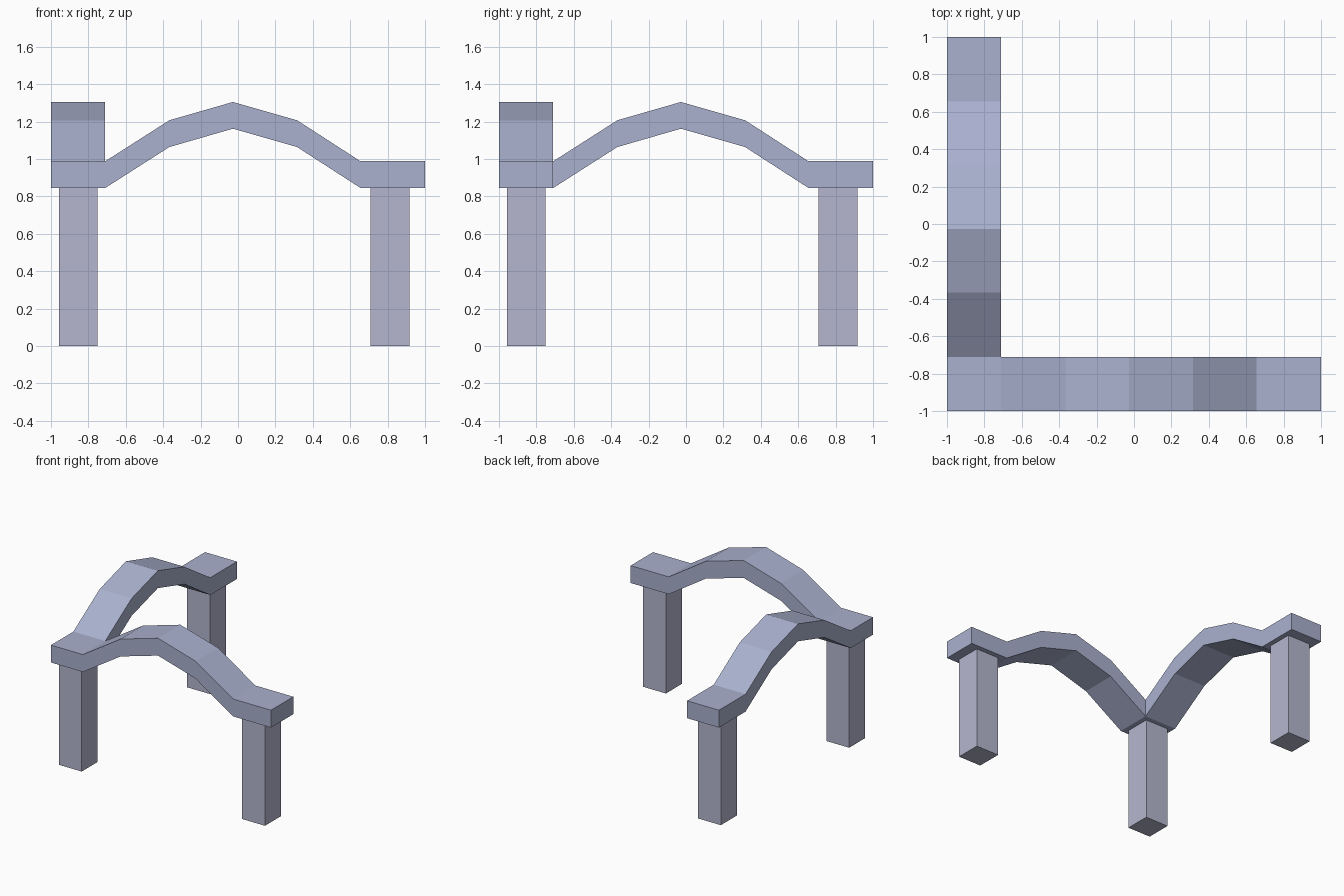
import bpy, bmesh
from mathutils import Vector, Matrix

if "Cube" in bpy.data.objects:
    bpy.data.objects.remove(bpy.data.objects["Cube"])

def material(name, color):
    m = bpy.data.materials.new(name)
    m.diffuse_color = color
    m.use_nodes = True
    m.node_tree.nodes["Principled BSDF"].inputs["Base Color"].default_value = m.diffuse_color
    return m

def finish(bm, name, mat):
    bmesh.ops.recalc_face_normals(bm, faces=bm.faces)
    mesh = bpy.data.meshes.new(name)
    bm.to_mesh(mesh)
    bm.free()
    mesh.materials.append(mat)
    bpy.context.collection.objects.link(bpy.data.objects.new(name, mesh))

beam_mat = material("beam_blue", (0.40, 0.44, 0.62, 1))
leg_mat = material("leg_blue", (0.46, 0.47, 0.62, 1))

# Arch stations along a beam: (position, top height)
IN = -0.71
THICK = 0.143
arch = [(IN, 0.988), (-0.367, 1.207), (-0.027, 1.305),
        (0.316, 1.207), (0.655, 0.988), (1.0, 0.988)]

# L-shaped bridge: top surface of both arches around a shared corner, extruded down
bm = bmesh.new()
z0 = arch[0][1]
bm.faces.new([bm.verts.new(p) for p in
              ((-1, -1, z0), (IN, -1, z0), (IN, IN, z0), (-1, IN, z0))])
for (a, za), (b, zb) in zip(arch, arch[1:]):
    quad = [(a, -1, za), (b, -1, zb), (b, IN, zb), (a, IN, za)]
    bm.faces.new([bm.verts.new(p) for p in quad])
    bm.faces.new([bm.verts.new((y, x, z)) for x, y, z in reversed(quad)])
bmesh.ops.remove_doubles(bm, verts=bm.verts, dist=1e-4)
top = list(bm.faces)
ext = bmesh.ops.extrude_face_region(bm, geom=top, use_keep_orig=True)
low = [v for v in ext["geom"] if isinstance(v, bmesh.types.BMVert)]
bmesh.ops.translate(bm, verts=low, vec=(0, 0, -THICK))
finish(bm, "arched_bridge", beam_mat)

# Three square legs under the flat pads
NEAR, FAR, W, H = -0.854, 0.812, 0.208, z0 - THICK
for name, x, y in (("corner_leg", NEAR, NEAR), ("right_leg", FAR, NEAR),
                   ("back_leg", NEAR, FAR)):
    bm = bmesh.new()
    bmesh.ops.create_cube(bm, size=1, matrix=Matrix.Translation((x, y, H / 2))
                          @ Matrix.Diagonal(Vector((W, W, H, 1))))
    finish(bm, name, leg_mat)
